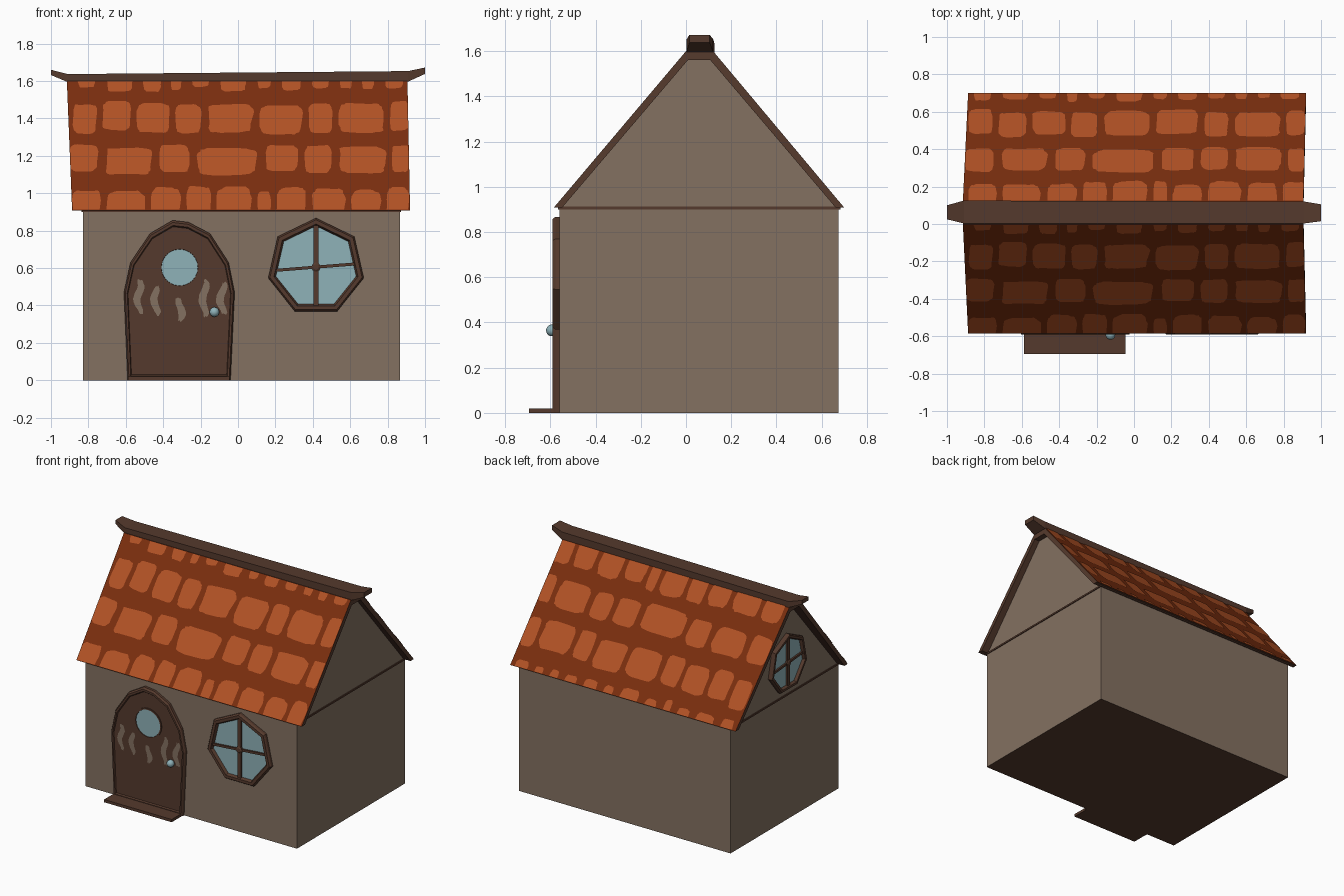
import bpy, bmesh, math, random
from mathutils import Vector, Matrix

random.seed(4)
if "Cube" in bpy.data.objects:
    bpy.data.objects.remove(bpy.data.objects["Cube"])


def material(name, r, g, b):
    mat = bpy.data.materials.new(name)
    mat.use_nodes = True
    mat.diffuse_color = (r, g, b, 1)
    mat.node_tree.nodes["Principled BSDF"].inputs["Base Color"].default_value = (r, g, b, 1)
    return mat


PLASTER = material("plaster", .23, .165, .12)
TIMBER = material("timber", .091, .042, .026)
ROOF = material("dark_roof", .195, .027, .0045)
TILE = material("orange_tile", .445, .084, .018)
GLASS = material("pale_blue", .275, .445, .485)


def finish(name, bm, mats):
    mesh = bpy.data.meshes.new(name)
    bm.normal_update()
    bm.to_mesh(mesh)
    bm.free()
    for mat in mats:
        mesh.materials.append(mat)
    obj = bpy.data.objects.new(name, mesh)
    bpy.context.collection.objects.link(obj)
    return obj


def loft(name, loops, mats, rule=None, start_cap=True, end_index=0):
    """Skin a row of matching loops and cap the ends."""
    bm = bmesh.new()
    rings = [[bm.verts.new(p) for p in loop] for loop in loops]
    n = len(rings[0])
    for a, b in zip(rings, rings[1:]):
        for i in range(n):
            j = (i + 1) % n
            bm.faces.new((a[i], a[j], b[j], b[i]))
    if start_cap:
        bm.faces.new(rings[0][::-1])
    bm.faces.new(rings[-1]).material_index = end_index
    bm.normal_update()
    if rule:
        for f in bm.faces:
            f.material_index = rule(f.normal)
    return finish(name, bm, mats)


def plates(name, outlines, mat):
    bm = bmesh.new()
    for outline in outlines:
        bm.faces.new([bm.verts.new(p) for p in outline])
    return finish(name, bm, [mat])


def box(name, x0, x1, y0, y1, z0, z1, mat=TIMBER):
    loops = [[(x, y0, z0), (x, y1, z0), (x, y1, z1), (x, y0, z1)] for x in (x0, x1)]
    return loft(name, loops, [mat])


def blob(u0, u1, v0, v1, rough, power, count=28):
    """Rough-edged rounded rectangle."""
    pts = []
    wobble = 0
    for k in range(count):
        a = math.tau * (k + .5) / count
        c, s = math.cos(a), math.sin(a)
        wobble = .5 * wobble + random.uniform(0, rough)
        r = 1 - wobble
        pts.append(((u0 + u1) / 2 + (u1 - u0) / 2 * r * math.copysign(abs(c) ** power, c),
                    (v0 + v1) / 2 + (v1 - v0) / 2 * r * math.copysign(abs(s) ** power, s)))
    return pts


# Wall surfaces: across, up, outward
def front(u, v, d):
    return (u, -.56 - d, v)


def right_gable(u, v, d):
    return (-.83 - d, -u, v)


def framed(name, place, outline, centre, steps, mats, end_index):
    """Raised frame: the outline is repeated at each (scale, depth)."""
    cu, cv = centre
    loops = [[place(cu + (u - cu) * k, cv + (v - cv) * k, d) for u, v in outline]
             for k, d in steps]
    return loft(name, loops, mats, start_cap=False, end_index=end_index)


def ngon(cu, cv, r, n):
    return [(cu + r * math.sin(-math.tau * i / n), cv + r * math.cos(math.tau * i / n))
            for i in range(n)]


# Walls with gables, timber floor underneath
wall = [(-.56, 0), (.675, 0), (.675, .9), (.105, 1.57), (.01, 1.57), (-.56, .9)]
loft("walls", [[(x, y, z) for y, z in wall] for x in (-.83, .865)],
     [PLASTER, TIMBER], lambda n: int(n.z < -.9))
box("eaves_trim", -.836, .871, -.566, .683, .9, .912)

# Roof: timber shell with coloured slopes, slightly skewed at the ends
EAVE, TOP = .908, 1.6
FRONT_EAVE, FRONT_TOP, BACK_TOP, BACK_EAVE = -.585, 0, .12, .7


def roof_ends(z):
    t = (z - EAVE) / (TOP - EAVE)
    return -.887 - .028 * t, .92 - .014 * t


shell = [(BACK_EAVE, EAVE), (BACK_TOP, TOP), (FRONT_TOP, TOP), (FRONT_EAVE, EAVE),
         (-.548, EAVE), (.008, 1.56), (.108, 1.56), (.662, EAVE)]
loft("roof", [[(roof_ends(z)[e], y, z) for y, z in shell] for e in (0, 1)],
     [TIMBER, ROOF], lambda n: int(n.z > .4 and abs(n.y) > .4))

# Roof tiles: each course is (low, high, gap, left edges)
courses = [
    (-.16, .18, .022, (-.89, -.71, -.47, -.28, -.12, .1, .2, .39, .6, .79, .94)),
    (.27, .5, .025, (-.91, -.72, -.43, -.23, .14, .35, .53, .82, .94)),
    (.595, .84, .022, (-.89, -.73, -.55, -.34, -.17, .11, .37, .53, .81, .94)),
    (.92, 1.14, .05, (-.86, -.71, -.51, -.36, -.25, -.1, .1, .23, .39, .54, .66, .78, .94)),
]


def slope_plates(name, low, high):
    low, high = Vector((0, *low)), Vector((0, *high))
    run = high - low
    normal = Vector((1, 0, 0)).cross(run).normalized()
    outlines = []
    for s0, s1, gap, edges in courses:
        for a, b in zip(edges, edges[1:]):
            lift = random.uniform(-.02, .02)
            pts = []
            for u, s in blob(a, b - gap, s0 + lift, s1 + lift, .09, .38):
                p = low + run * min(max(s, .004), .996) + normal * .004
                left, right = roof_ends(p.z)
                p.x = min(max(u, left + .002), right - .002)
                pts.append(p)
            outlines.append(pts)
    return plates(name, outlines, TILE)


slope_plates("front_tiles", (FRONT_EAVE, EAVE), (FRONT_TOP, TOP))
slope_plates("back_tiles", (BACK_TOP, TOP), (BACK_EAVE, EAVE))

# Ridge beam with upturned ends
stations = [(-1, .025, .1, 1.632, 1.66), (-.91, .003, .125, 1.594, 1.637),
            (.91, .003, .12, 1.597, 1.653), (1, .015, .105, 1.638, 1.672)]
loft("ridge_beam", [[(x, a, lo), (x, b, lo), (x, b, hi), (x, a, hi)]
                    for x, a, b, lo, hi in stations], [TIMBER])

# Arched door, counterclockwise from the bottom left
arch = [(-.59, 0), (-.04, 0), (-.018, .47), (-.05, .63), (-.15, .785), (-.265, .845),
        (-.35, .855), (-.47, .785), (-.575, .63), (-.61, .47)]
framed("door", front, arch, (-.315, .4),
       [(1, 0), (1, .018), (.975, .03), (.94, .03), (.925, .02)], [TIMBER], 0)
porthole = (-.312, .603)
framed("door_porthole", front, ngon(*porthole, .108, 24), porthole,
       [(1, .02), (1, .027), (.91, .027), (.9, .023)], [TIMBER, GLASS], 1)

# Worn patches on the door
worn = [(-.53, .34, .56), (-.44, .33, .52), (-.31, .3, .46), (-.18, .32, .56), (-.085, .33, .54)]
plates("worn_patches", [[front(u + .012 * math.sin(v * 40), v, .023)
                         for u, v in blob(c - .024, c + .024, lo, hi, .16, .8)]
                        for c, lo, hi in worn], PLASTER)

# Door knob and step
bm = bmesh.new()
bmesh.ops.create_uvsphere(bm, u_segments=16, v_segments=10, radius=.026,
                          matrix=Matrix.Translation(front(-.126, .365, .033)))
for f in bm.faces:
    f.smooth = True
finish("door_knob", bm, [GLASS])
box("door_step", -.587, -.045, -.695, -.55, 0, .02)


# Seven-sided windows with crossed glazing bars
def window(name, place, cu, cv, r):
    framed(name, place, ngon(cu, cv, r, 7), (cu, cv),
           [(1, 0), (1, .018), (.965, .03), (.88, .03), (.84, .01)], [TIMBER, GLASS], 1)
    for label, angle, width in (("upright", math.pi / 2, .028), ("crossbar", .08, .016)):
        half = r * .85
        along = Vector((math.cos(angle), math.sin(angle))) * half
        side = Vector((-math.sin(angle), math.cos(angle))) * width / 2
        c = Vector((cu, cv))
        quad = [c - along - side, c + along - side, c + along + side, c - along + side]
        loft(name + "_" + label, [[place(p.x, p.y, d) for p in quad] for d in (.008, .022)],
             [TIMBER])
    framed(name + "_boss", place, ngon(cu, cv, .025, 8), (cu, cv),
           [(1, .01), (1, .024), (.6, .03)], [TIMBER], 0)


window("front_window", front, .417, .605, .262)
window("gable_window", right_gable, -.04, 1.145, .21)
